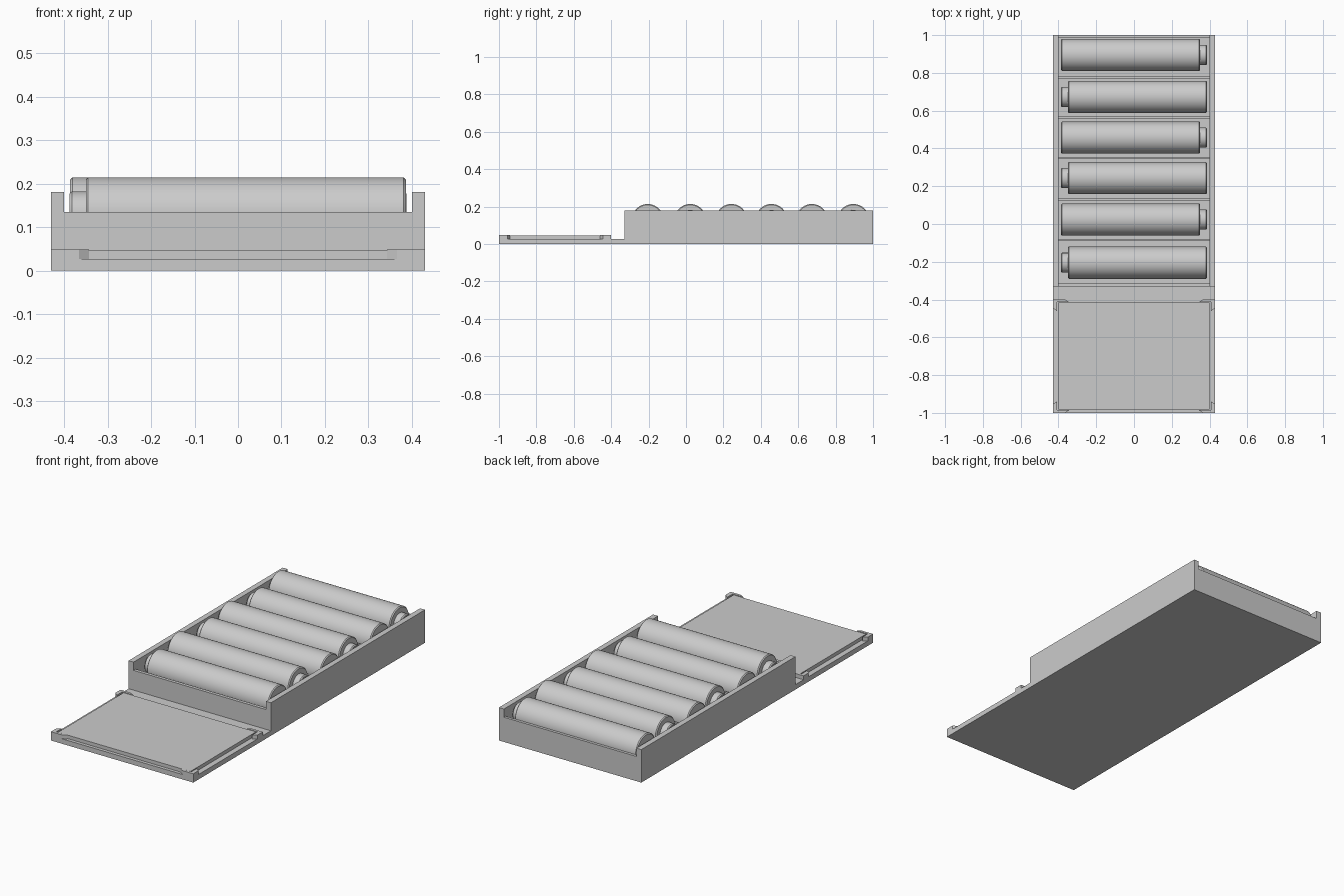
import bpy, bmesh, math
from mathutils import Matrix

cube = bpy.data.objects.get("Cube")
if cube:
    bpy.data.objects.remove(cube, do_unlink=True)

grey = bpy.data.materials.new("light_grey")
grey.use_nodes = True
GREY = (0.6, 0.6, 0.6, 1)
grey.diffuse_color = GREY
grey.node_tree.nodes["Principled BSDF"].inputs["Base Color"].default_value = GREY


def finish(name, bm, smooth=False):
    bmesh.ops.recalc_face_normals(bm, faces=bm.faces)
    mesh = bpy.data.meshes.new(name)
    bm.to_mesh(mesh)
    bm.free()
    mesh.materials.append(grey)
    obj = bpy.data.objects.new(name, mesh)
    bpy.context.collection.objects.link(obj)
    if smooth:
        bpy.ops.object.select_all(action='DESELECT')
        obj.select_set(True)
        bpy.context.view_layer.objects.active = obj
        bpy.ops.object.shade_smooth_by_angle(angle=math.radians(35))
    return obj


def prism(name, points, offset):
    """Extrude a flat outline of 3D points along an offset."""
    bm = bmesh.new()
    face = bm.faces.new([bm.verts.new(p) for p in points])
    new = bmesh.ops.extrude_face_region(bm, geom=[face])["geom"]
    bmesh.ops.translate(bm, vec=offset,
                        verts=[v for v in new if isinstance(v, bmesh.types.BMVert)])
    return finish(name, bm)


def box(name, x0, x1, y0, y1, z0, z1):
    outline = [(x0, y0, z0), (x1, y0, z0), (x1, y1, z0), (x0, y1, z0)]
    return prism(name, outline, (0, 0, z1 - z0))


HALF, INNER = 0.43, 0.40      # outer and inner half widths
BASE, RIM, SIDE = 0.027, 0.135, 0.18
FRONT = -0.33                 # front of the raised tray

# Floor and stepped side walls
box("floor", -INNER, INNER, -1, 1, 0, BASE)
profile = [(-1, 0), (1, 0), (1, SIDE), (FRONT, SIDE), (FRONT, BASE), (-1, BASE)]
for side, s in (("left", 1), ("right", -1)):
    prism(side + "_side_wall", [(s * INNER, y, z) for y, z in profile],
          (s * (HALF - INNER), 0, 0))

# Low end walls and dividers between the cells
box("front_wall", -INNER, INNER, FRONT, FRONT + 0.018, BASE, RIM)
box("back_wall", -INNER, INNER, 0.985, 1, BASE, RIM)
for i, y in enumerate((-0.085, 0.128, 0.35, 0.563, 0.775)):
    box(f"divider_{i + 1}", -INNER, INNER, y - 0.006, y + 0.006, BASE, RIM)

# Cells lying across the tray, turned alternately
R, CAP, RND = 0.085, 0.053, 0.005
cell_profile = [(-0.386, 0), (-0.386, R - RND), (-0.386 + RND, R), (0.35 - RND, R),
                (0.35, R - RND), (0.35, CAP), (0.387 - RND, CAP),
                (0.387, CAP - RND), (0.387, 0)]
for i, y in enumerate((-0.205, 0.023, 0.243, 0.457, 0.673, 0.895)):
    flip = -1 if i % 2 == 0 else 1
    bm = bmesh.new()
    verts = [bm.verts.new((x, 0, r)) for x, r in cell_profile]
    edges = [bm.edges.new(pair) for pair in zip(verts, verts[1:])]
    bmesh.ops.spin(bm, geom=verts + edges, cent=(0, 0, 0), axis=(1, 0, 0),
                   angle=math.tau, steps=40, use_merge=True)
    bmesh.ops.remove_doubles(bm, verts=bm.verts, dist=0.0001)
    turn = Matrix.Rotation(0 if flip > 0 else math.pi, 4, 'Z')
    bmesh.ops.transform(bm, matrix=Matrix.Translation((0, y, 0.129)) @ turn, verts=bm.verts)
    finish(f"battery_{i + 1}", bm, smooth=True)

# Board held on the front deck by four angled corner brackets
MID, DEPTH = -0.7, 0.3        # centre and half depth of the bracket frame
box("board", -INNER, INNER, MID - 0.282, MID + 0.284, BASE, 0.046)
THICK_X, THICK_Y = 0.022, 0.014
bracket = [(HALF, DEPTH), (HALF, DEPTH - 0.045), (HALF - THICK_X, DEPTH - 0.06),
           (HALF - THICK_X, DEPTH - THICK_Y), (0.343, DEPTH - THICK_Y), (0.365, DEPTH)]
for side, sx in (("left", 1), ("right", -1)):
    for end, sy in (("front", -1), ("back", 1)):
        prism(f"{end}_{side}_bracket",
              [(sx * x, MID + sy * y, BASE) for x, y in bracket], (0, 0, 0.021))
